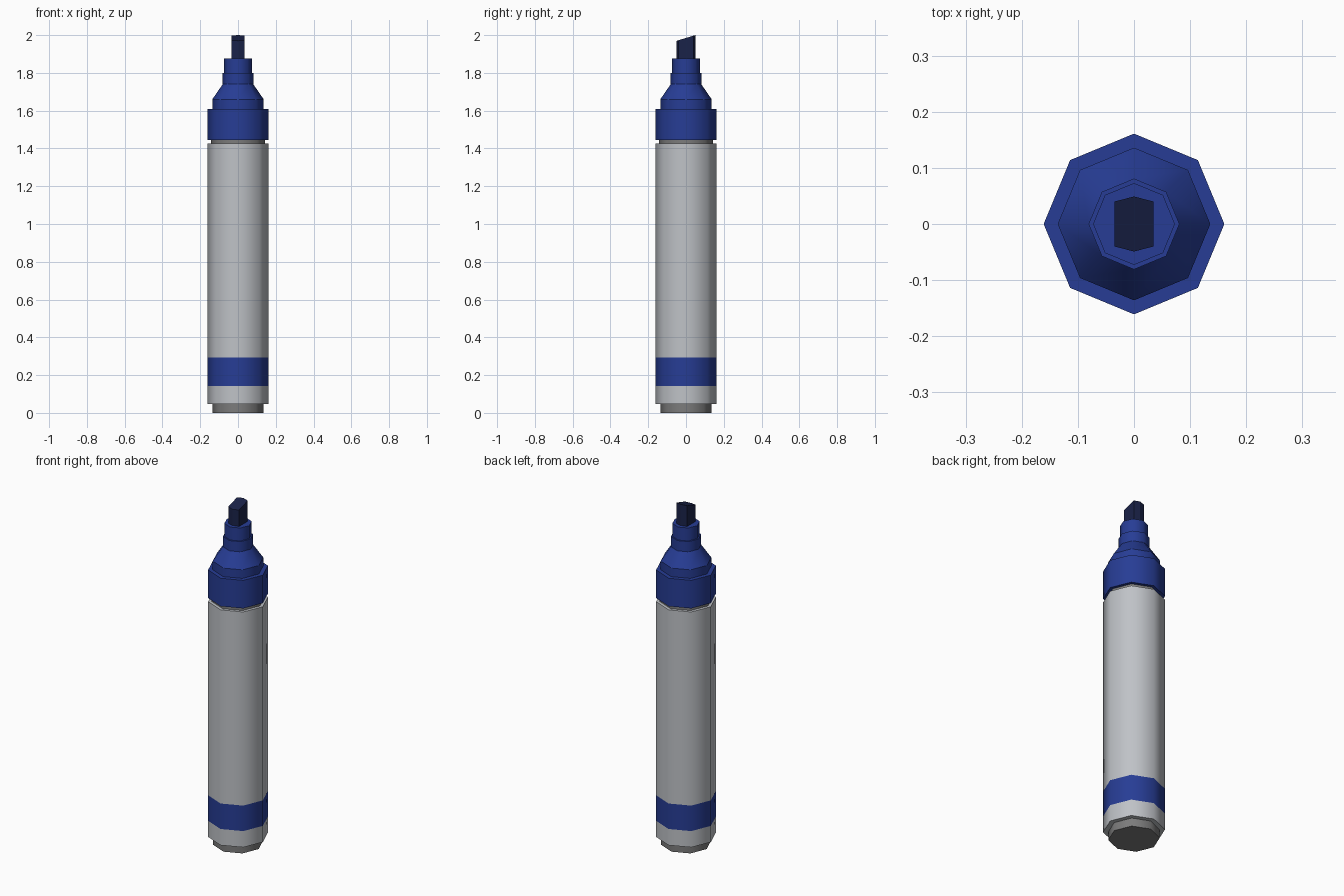
import bpy, bmesh
from math import cos, sin, pi

if "Cube" in bpy.data.objects:
    bpy.data.objects.remove(bpy.data.objects["Cube"])

SIDES = 8
R = 0.161


def material(name, rgb):
    m = bpy.data.materials.new(name)
    m.diffuse_color = (*rgb, 1)
    m.use_nodes = True
    m.node_tree.nodes["Principled BSDF"].inputs["Base Color"].default_value = m.diffuse_color
    return m


blue = material("blue", (0.02, 0.046, 0.3))
navy = material("navy", (0.01, 0.016, 0.065))
light_grey = material("light_grey", (0.52, 0.54, 0.57))
dark_grey = material("dark_grey", (0.2, 0.2, 0.2))


def finish(name, bm, mat):
    me = bpy.data.meshes.new(name)
    bm.normal_update()
    bm.to_mesh(me)
    bm.free()
    me.materials.append(mat)
    ob = bpy.data.objects.new(name, me)
    bpy.context.collection.objects.link(ob)
    return ob


def lathe(name, profile, mat, cap_bottom=False):
    """Octagonal lathe of (radius, z) points: smooth around, crisp at each ring."""
    bm = bmesh.new()
    rings = [[bm.verts.new((r * cos(2 * pi * i / SIDES), r * sin(2 * pi * i / SIDES), z))
              for i in range(SIDES)] for r, z in profile]
    for lo, hi in zip(rings, rings[1:]):
        for i in range(SIDES):
            j = (i + 1) % SIDES
            bm.faces.new((lo[i], lo[j], hi[j], hi[i])).smooth = True
    if cap_bottom:
        bm.faces.new(rings[0][::-1])
    for ring in rings:
        for i in range(SIDES):
            e = bm.edges.get((ring[i], ring[(i + 1) % SIDES]))
            if e:
                e.smooth = False
    return finish(name, bm, mat)


# Barrel, from the end plug up to the neck
lathe("end_plug", [(0.134, 0), (0.134, 0.048)], dark_grey, cap_bottom=True)
lathe("barrel_end", [(0.134, 0.048), (R, 0.048), (R, 0.143)], light_grey)
lathe("colour_band", [(R, 0.143), (R, 0.292)], blue)
lathe("barrel", [(R, 0.292), (R, 1.425), (0.143, 1.425)], light_grey)
lathe("neck", [(0.143, 1.425), (0.143, 1.446)], dark_grey)

# Stepped tip holder
lathe("tip_holder", [(0.143, 1.446), (R, 1.446), (R, 1.61), (0.136, 1.61), (0.136, 1.66),
                     (0.081, 1.74), (0.081, 1.80), (0.073, 1.80), (0.073, 1.876),
                     (0.03, 1.876)], blue)

# Chisel tip: hexagonal prism with a slanted top
bm = bmesh.new()
outline = [(0, -0.049), (0.035, -0.04), (0.035, 0.04), (0, 0.049), (-0.035, 0.04), (-0.035, -0.04)]
low = [bm.verts.new((x, y, 1.876)) for x, y in outline]
top = [bm.verts.new((x, y, 1.985 + y * 0.015 / 0.049)) for x, y in outline]
bm.faces.new(top)
bm.faces.new(low[::-1])
for i in range(6):
    j = (i + 1) % 6
    bm.faces.new((low[i], low[j], top[j], top[i]))
finish("chisel_tip", bm, navy)
